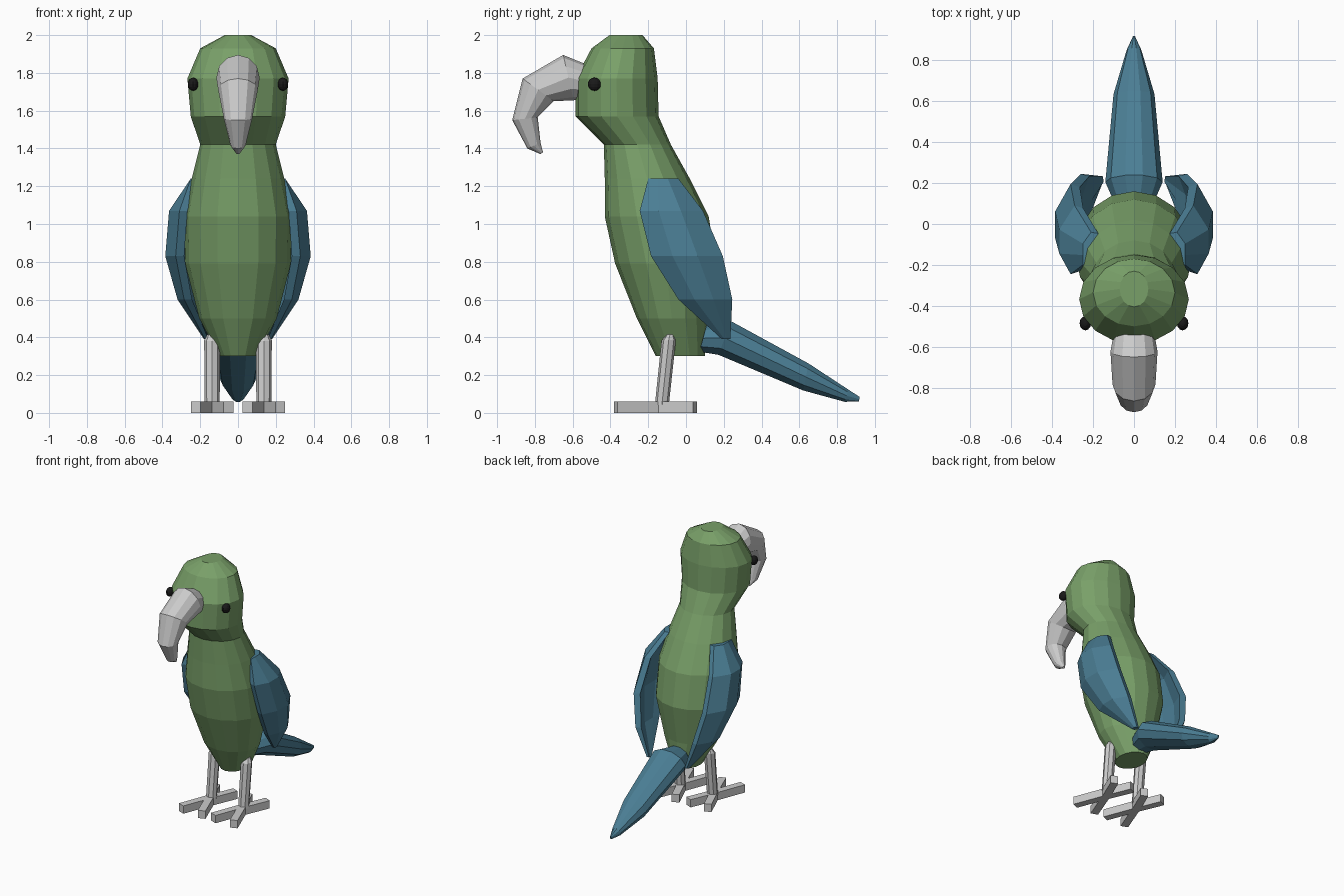
import bpy, bmesh, math
from mathutils import Vector, Matrix

if "Cube" in bpy.data.objects:
    bpy.data.objects.remove(bpy.data.objects["Cube"])


def material(name, color):
    m = bpy.data.materials.new(name)
    m.diffuse_color = (*color, 1)
    m.use_nodes = True
    m.node_tree.nodes["Principled BSDF"].inputs["Base Color"].default_value = m.diffuse_color
    return m


GREEN = material("green", (0.19, 0.35, 0.14))
BLUE = material("blue", (0.07, 0.21, 0.30))
BLACK = material("black", (0.01, 0.01, 0.01))


def finish(name, bm, mat=None, mirror=False):
    bmesh.ops.recalc_face_normals(bm, faces=bm.faces)
    me = bpy.data.meshes.new(name)
    bm.to_mesh(me)
    bm.free()
    ob = bpy.data.objects.new(name, me)
    bpy.context.collection.objects.link(ob)
    if mat:
        me.materials.append(mat)
    if mirror:
        ob.modifiers.new("mirror", 'MIRROR')
    return ob


def loft(name, rings, mat=None, mirror=False):
    """Skin a list of equal-length point rings and cap both ends."""
    bm = bmesh.new()
    loops = [[bm.verts.new(p) for p in r] for r in rings]
    n = len(loops[0])
    for a, b in zip(loops, loops[1:]):
        for i in range(n):
            j = (i + 1) % n
            bm.faces.new((a[i], a[j], b[j], b[i]))
    bm.faces.new(loops[0])
    bm.faces.new(loops[-1])
    return finish(name, bm, mat, mirror)


def oval(p, q, hw, n, x=0.0):
    """Oval ring spanning p to q, both (y, z), with half width hw along x."""
    p, q = Vector((x, *p)), Vector((x, *q))
    c, h = (p + q) / 2, (p - q) / 2
    out = []
    for i in range(n):
        a = 2 * math.pi * i / n
        out.append(c + h * math.sin(a) + Vector((hw * math.cos(a), 0, 0)))
    return out


# Body and head: z, front y, back y, half width
body = [(0.30, -0.16, 0.10, 0.10), (0.50, -0.26, 0.11, 0.205),
        (0.79, -0.375, 0.16, 0.28), (1.04, -0.43, 0.12, 0.285),
        (1.24, -0.43, 0.02, 0.245), (1.42, -0.435, -0.08, 0.20),
        (1.57, -0.585, -0.145, 0.25), (1.77, -0.585, -0.15, 0.268),
        (1.93, -0.50, -0.17, 0.20), (2.00, -0.405, -0.23, 0.07)]
loft("body", [oval((f, z), (b, z), w, 16) for z, f, b, w in body], GREEN)

# Hooked beak: outer point, inner point, half width
beak = [((-0.54, 1.85), (-0.54, 1.665), 0.10), ((-0.65, 1.895), (-0.595, 1.655), 0.115),
        ((-0.865, 1.77), (-0.70, 1.65), 0.105), ((-0.92, 1.55), (-0.785, 1.565), 0.075),
        ((-0.84, 1.40), (-0.77, 1.43), 0.04), ((-0.77, 1.37), (-0.757, 1.38), 0.01)]
loft("beak", [oval(p, q, w, 12) for p, q, w in beak])

# Tail: upper point, lower point, half width
tail = [((0.11, 0.47), (0.07, 0.32), 0.09), ((0.24, 0.49), (0.17, 0.303), 0.14),
        ((0.65, 0.265), (0.62, 0.115), 0.10), ((0.86, 0.125), (0.84, 0.057), 0.036),
        ((0.92, 0.085), (0.915, 0.06), 0.005)]
loft("tail", [oval(p, q, w, 10) for p, q, w in tail], BLUE)

# Wings: curved plates given by z, front y, back y, x at front, middle, back, thickness
wing = [(1.24, -0.20, -0.04, 0.25, 0.25, 0.21, 0.06),
        (1.07, -0.245, 0.09, 0.31, 0.365, 0.29, 0.07),
        (0.83, -0.185, 0.195, 0.33, 0.385, 0.31, 0.075),
        (0.60, -0.04, 0.245, 0.285, 0.32, 0.26, 0.07),
        (0.39, 0.19, 0.235, 0.175, 0.18, 0.17, 0.03)]
rings = []
for z, f, b, xf, xm, xb, t in wing:
    d = b - f
    outer = [(xf, f), (xm, f + d * 0.3), (xm, f + d * 0.65), (xb, b)]
    inner = [(xb - t * 0.6, b - d * 0.04), (xm - t, f + d * 0.65),
             (xm - t, f + d * 0.3), (xf - t * 0.6, f + d * 0.04)]
    rings.append([(x, y, z) for x, y in outer + inner])
loft("wings", rings, BLUE, True)

# Legs
loft("legs", [oval((-0.165, 0.04), (-0.09, 0.05), 0.04, 8, 0.137),
              oval((-0.13, 0.38), (-0.053, 0.39), 0.042, 8, 0.137),
              oval((-0.105, 0.415), (-0.065, 0.415), 0.025, 8, 0.137)], None, True)

# Feet: two toes forward and two back
bm = bmesh.new()
for ang, length in ((-111, 0.243), (-69, 0.243), (67, 0.21), (113, 0.21)):
    m = (Matrix.Translation((0.137, -0.145, 0.03)) @ Matrix.Rotation(math.radians(ang), 4, 'Z')
         @ Matrix.Translation((length / 2, 0, 0)) @ Matrix.Diagonal((length, 0.055, 0.06, 1)))
    bmesh.ops.create_cube(bm, size=1, matrix=m)
finish("feet", bm, None, True)

# Eyes
bm = bmesh.new()
bmesh.ops.create_uvsphere(bm, u_segments=12, v_segments=8, radius=0.035,
                          matrix=Matrix.Translation((0.238, -0.485, 1.74)) @ Matrix.Diagonal((0.8, 1, 1, 1)))
finish("eyes", bm, BLACK, True)
